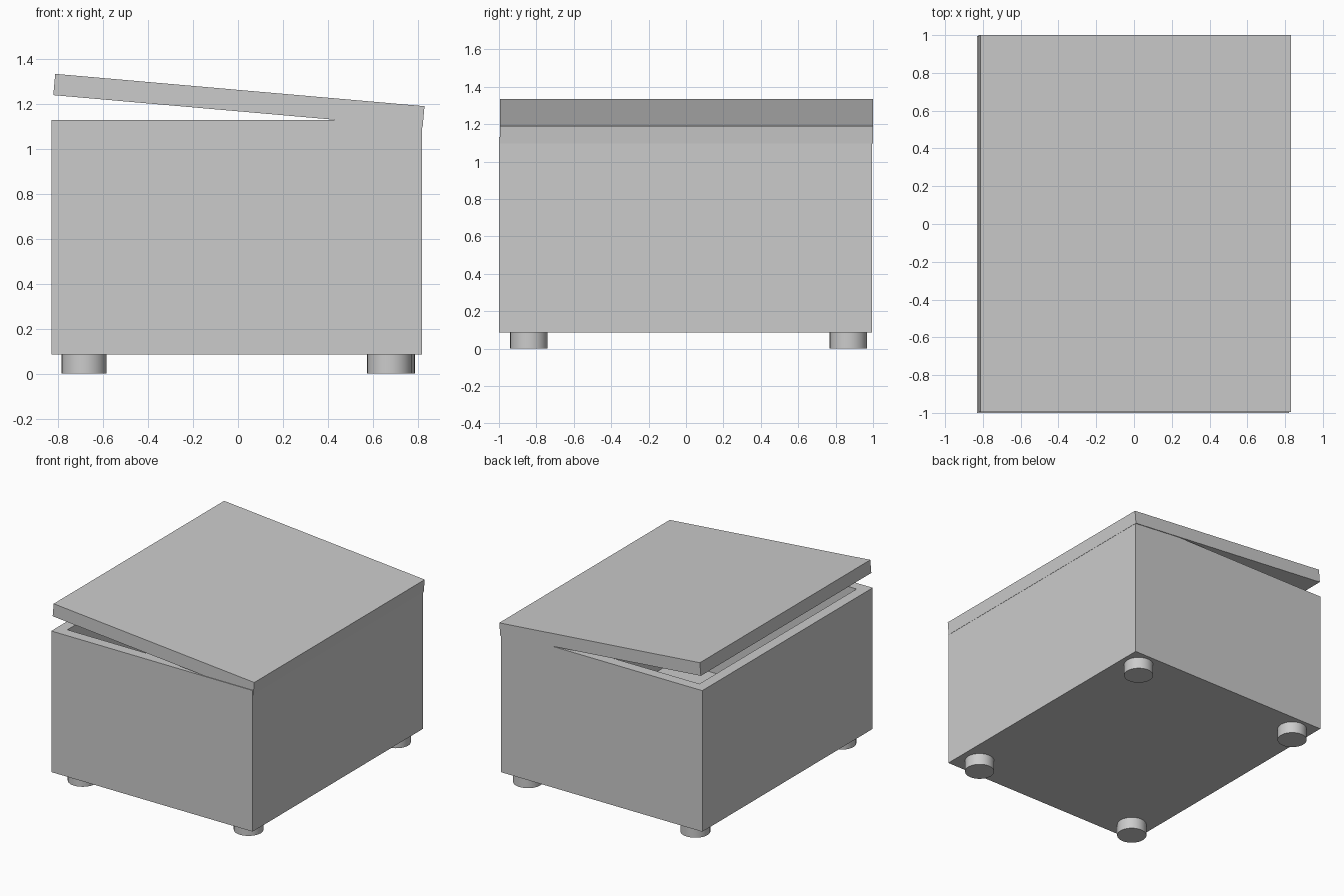
import bpy, bmesh, math
from mathutils import Matrix

if "Cube" in bpy.data.objects:
    bpy.data.objects.remove(bpy.data.objects["Cube"])

WALL = 0.11


def block(name, size, location, tilt=0.0, hollow_depth=0.0):
    bm = bmesh.new()
    bmesh.ops.create_cube(bm, size=1.0, matrix=Matrix.Diagonal((*size, 1.0)))
    if hollow_depth:
        bm.normal_update()
        top = max(bm.faces, key=lambda f: f.calc_center_median().z)
        bmesh.ops.inset_region(bm, faces=[top], thickness=WALL)
        ret = bmesh.ops.extrude_discrete_faces(bm, faces=[top])
        bmesh.ops.translate(bm, verts=ret["faces"][0].verts, vec=(0, 0, -hollow_depth))
    bmesh.ops.recalc_face_normals(bm, faces=bm.faces)
    mesh = bpy.data.meshes.new(name)
    bm.to_mesh(mesh)
    bm.free()
    obj = bpy.data.objects.new(name, mesh)
    obj.location = location
    obj.rotation_euler.y = tilt
    bpy.context.collection.objects.link(obj)
    return obj


# Open-topped box body
block("box_body", (1.65, 1.995, 1.045), (-0.005, -0.0025, 0.6075),
      hollow_depth=1.045 - WALL)

# Lid slab, hinged slightly open on the right side
block("lid", (1.65, 1.995, 0.095), (0.004, 0.0025, 1.215), tilt=math.radians(5))

# Four round feet, placed slightly unevenly
feet = {
    "front_left_foot": (-0.685, -0.84),
    "front_right_foot": (0.675, -0.84),
    "back_left_foot": (-0.685, 0.868),
    "back_right_foot": (0.687, 0.868),
}
for name, (x, y) in feet.items():
    bpy.ops.mesh.primitive_cylinder_add(vertices=32, radius=0.1, depth=0.085,
                                        location=(x, y, 0.0425))
    bpy.context.object.name = name
    bpy.ops.object.shade_smooth_by_angle(angle=math.radians(30))
